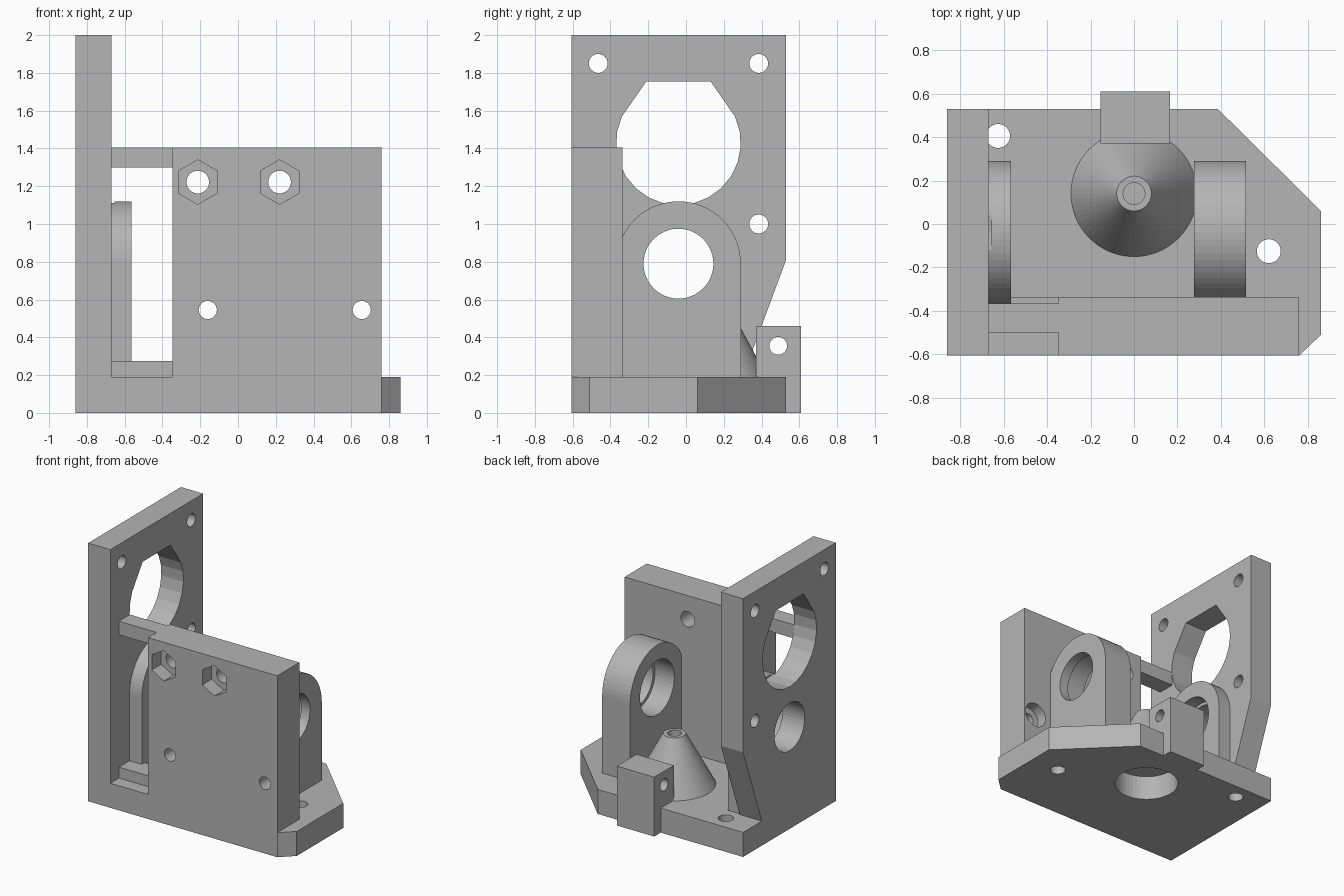
import bpy, bmesh
from math import sin, cos, radians

cube = bpy.data.objects.get("Cube")
if cube:
    bpy.data.objects.remove(cube, do_unlink=True)

GREY = (0.46, 0.46, 0.46, 1.0)
mat = bpy.data.materials.new("grey plastic")
mat.use_nodes = True
mat.diffuse_color = GREY
mat.node_tree.nodes["Principled BSDF"].inputs["Base Color"].default_value = GREY


def finish(name, bm):
    bmesh.ops.recalc_face_normals(bm, faces=bm.faces)
    mesh = bpy.data.meshes.new(name)
    bm.to_mesh(mesh)
    bm.free()
    mesh.materials.append(mat)
    obj = bpy.data.objects.new(name, mesh)
    bpy.context.collection.objects.link(obj)
    return obj


def prism(name, points, axis, start, end):
    """Extrude a 2D outline along one axis."""
    place = {"x": lambda u, v, w: (w, u, v),
             "y": lambda u, v, w: (u, w, v),
             "z": lambda u, v, w: (u, v, w)}[axis]
    bm = bmesh.new()
    face = bm.faces.new([bm.verts.new(place(u, v, start)) for u, v in points])
    new = bmesh.ops.extrude_face_region(bm, geom=[face])["geom"]
    shift = place(0, 0, end - start)
    bmesh.ops.translate(bm, vec=shift,
                        verts=[g for g in new if isinstance(g, bmesh.types.BMVert)])
    return finish(name, bm)


def rect(u0, u1, v0, v1):
    return [(u0, v0), (u1, v0), (u1, v1), (u0, v1)]


def arc(u, v, r, a0, a1, steps):
    angles = [radians(a0 + (a1 - a0) * i / steps) for i in range(steps + 1)]
    return [(u + r * cos(a), v + r * sin(a)) for a in angles]


def circle(u, v, r, sides=48, turn=0):
    return arc(u, v, r, turn, turn + 360, sides)[:-1]


def cut(obj, points, axis, start, end):
    """Cut an extruded outline out of a part."""
    cutter = prism("cutter", points, axis, start, end)
    cutter.hide_render = True
    mod = obj.modifiers.new("cut", "BOOLEAN")
    mod.operation, mod.solver, mod.object = "DIFFERENCE", "EXACT", cutter
    bpy.context.view_layer.objects.active = obj
    bpy.ops.object.modifier_apply(modifier=mod.name)
    bpy.data.objects.remove(cutter, do_unlink=True)


FLOOR = 0.19           # top of the base
LEFT, INNER = -0.86, -0.67   # the two sides of the motor plate
SHAFT = (-0.04, 0.79)  # shaft axis in y, z

# Base with clipped corners, screw holes and the nozzle socket below
base = prism("base_plate", [(LEFT, -0.605), (0.76, -0.605), (0.86, -0.51),
                            (0.86, 0.06), (0.385, 0.53), (LEFT, 0.53)], "z", 0, FLOOR)
for x, y, r in [(-0.625, 0.405, 0.055), (0.62, -0.125, 0.055), (0, 0.14, 0.23)]:
    cut(base, circle(x, y, r), "z", -0.1, 0.3)

# Tall motor plate with slanted rear edge
motor = prism("motor_plate", [(-0.605, FLOOR), (0.3, FLOOR), (0.53, 0.81),
                              (0.53, 2), (-0.605, 2)], "x", LEFT, INNER)

# Shaft bearing supports: rounded uprights
outline = [(SHAFT[0] - 0.33, FLOOR), (SHAFT[0] + 0.33, FLOOR)] + arc(*SHAFT, 0.33, 0, 180, 32)
right_support = prism("right_bearing_support", outline, "x", INNER, -0.565)
left_support = prism("left_bearing_support", outline, "x", 0.275, 0.515)
cut(right_support, circle(*SHAFT, 0.21), "x", -0.7, -0.5)
cut(left_support, circle(*SHAFT, 0.185), "x", 0.2, 0.6)
cut(left_support, circle(*SHAFT, 0.21), "x", 0.2, 0.44)

# Motor opening: round below, flat-topped above
opening = arc(-0.04, 1.43, 0.33, -205, 25, 16) + [(0.13, 1.755), (-0.21, 1.755)]
cut(motor, opening, "x", -1, -0.6)
cut(right_support, opening, "x", -1, -0.655)
cut(motor, circle(*SHAFT, 0.185), "x", -1, -0.6)
for y, z in [(-0.465, 1.85), (0.385, 1.85), (0.385, 1.0)]:
    cut(motor, circle(y, z, 0.05, 32), "x", -1, -0.6)

# Thick front plate with hexagonal nut pockets and lower screw holes
front = prism("front_plate", rect(-0.347, 0.76, FLOOR, 1.405), "y", -0.605, -0.335)
for x in (-0.213, 0.22):
    cut(front, circle(x, 1.222, 0.06, 32), "y", -0.8, -0.2)
    cut(front, circle(x, 1.222, 0.118, 6, 30), "y", -0.8, -0.49)
for x in (-0.16, 0.655):
    cut(front, circle(x, 0.545, 0.048, 32), "y", -0.8, -0.2)
    cut(front, circle(x, 0.545, 0.095, 32), "y", -0.42, -0.2)

# Bars joining the front plate to the motor plate
prism("upper_bar", rect(INNER, -0.347, 1.3, 1.405), "y", -0.5, -0.365)
prism("lower_bar", rect(INNER, -0.347, FLOOR, 0.275), "y", -0.5, -0.335)

# Filament guide cone with a recess in its tip
bm = bmesh.new()
bmesh.ops.create_cone(bm, cap_ends=True, segments=64, radius1=0.29, radius2=0.08, depth=0.39)
bmesh.ops.translate(bm, vec=(0, 0.14, FLOOR + 0.195), verts=bm.verts)
cone = finish("guide_cone", bm)
cut(cone, circle(0, 0.14, 0.05, 32), "z", 0.25, 0.7)

# Hinge block at the back, with a pin hole
hinge = prism("hinge_block", [(0.37, FLOOR), (0.53, FLOOR), (0.53, 0), (0.61, 0),
                              (0.61, 0.46), (0.37, 0.46)], "x", -0.155, 0.165)
cut(hinge, circle(0.488, 0.355, 0.047, 32), "x", -0.3, 0.3)
